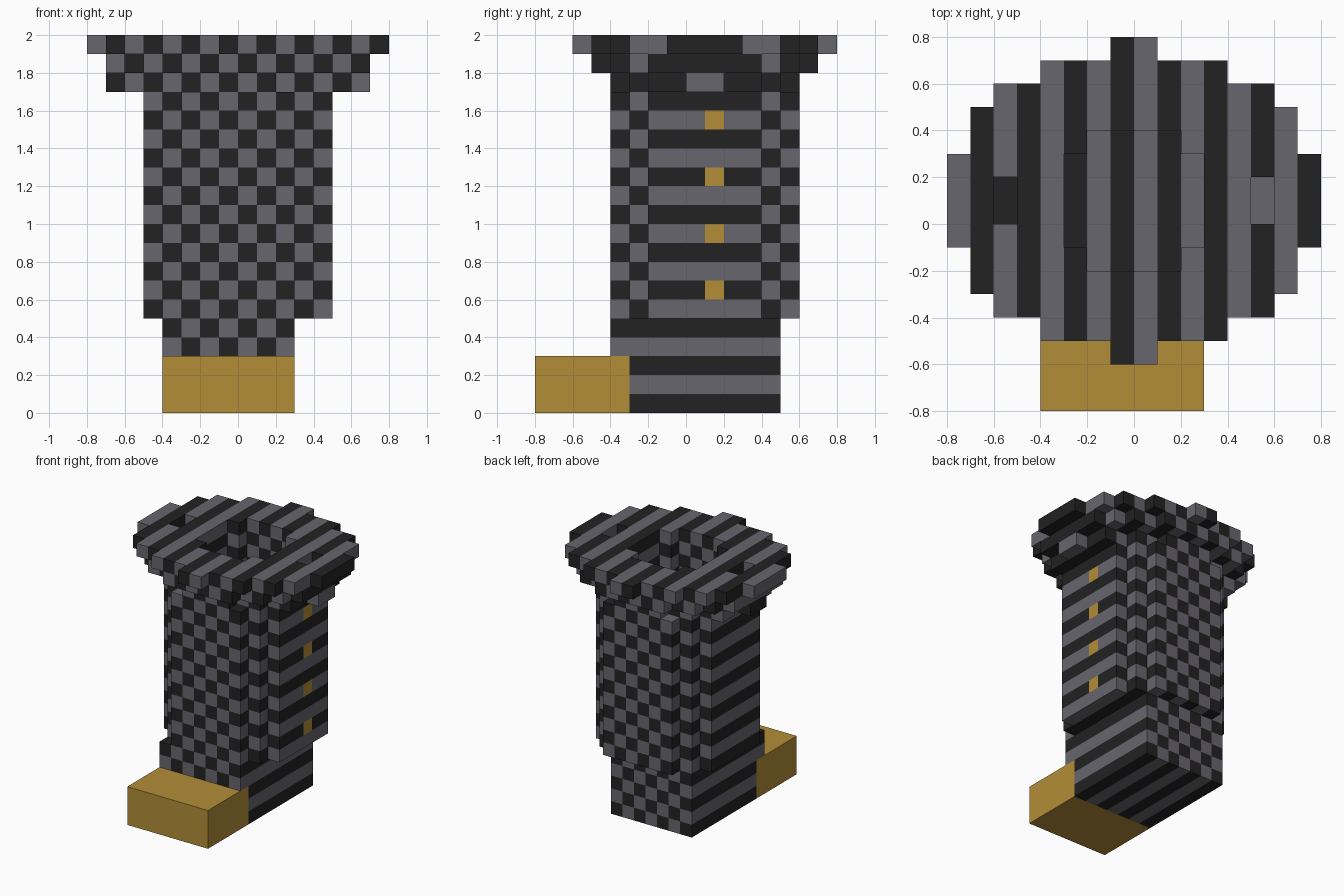
import bpy, bmesh
from mathutils import Vector

if "Cube" in bpy.data.objects:
    bpy.data.objects.remove(bpy.data.objects["Cube"])

S = 0.1  # block size


def material(name, col):
    m = bpy.data.materials.new(name)
    m.diffuse_color = (*col, 1)
    m.use_nodes = True
    m.node_tree.nodes["Principled BSDF"].inputs["Base Color"].default_value = m.diffuse_color
    return m


MATS = [material("dark stone", (0.016, 0.016, 0.016)),
        material("grey stone", (0.138, 0.133, 0.158)),
        material("gold", (0.45, 0.27, 0.04))]

parts = {}   # part name -> {cell: material index}
filled = set()


def put(part, i, j, k, mat=None):
    if (i, j, k) in filled:
        return
    filled.add((i, j, k))
    # stone alternates along x and z
    parts.setdefault(part, {})[(i, j, k)] = (i + k) % 2 if mat is None else mat


def disc(part, k, a, b, keep=lambda u, v: True):
    """One layer of blocks in an ellipse around (0, 0.1)."""
    for i in range(-8, 8):
        for j in range(-8, 9):
            u, v = abs(i + 0.5), abs(j - 0.5)
            if (u / a) ** 2 + (v / b) ** 2 <= 1 and keep(u, v):
                put(part, i, j, k)


def hollow(u, v):
    return u * u + v * v > 9


# gold entrance step
for i in range(-4, 3):
    for j in range(-8, -3):
        for k in range(3):
            put("front_step", i, j, k, 2)

# square base
for i in range(-4, 3):
    for j in range(-4, 5):
        for k in range(5):
            put("base", i, j, k)

# gold windows on the right side
for k in (6, 9, 12, 15):
    put("windows", 4, 1, k, 2)

# round shaft with a floor and a hollow core
for k in range(5, 17):
    disc("shaft", k, 5.3, 5.3, hollow if k > 5 else lambda u, v: True)

# flared rim, with a notch on each side of the top layer
disc("rim", 17, 6.57, 4.8, hollow)
disc("rim", 18, 7.42, 5.85, hollow)
disc("rim", 19, 7.95, 6.58,
     lambda u, v: hollow(u, v) and not (u == 5.5 and v == 0.5))

# build each part from the exposed block sides only
for name, cells in parts.items():
    bm = bmesh.new()
    for cell, mat in cells.items():
        c = (Vector(cell) + Vector((0.5, 0.5, 0.5))) * S
        for axis in range(3):
            for sign in (-1, 1):
                near = list(cell)
                near[axis] += sign
                if tuple(near) in filled:
                    continue
                n, p, q = Vector(), Vector(), Vector()
                n[axis] = sign * S / 2
                p[(axis + 1) % 3] = S / 2
                q[(axis + 2) % 3] = sign * S / 2
                f = bm.faces.new([bm.verts.new(c + n + d)
                                  for d in (-p - q, p - q, p + q, q - p)])
                f.material_index = mat
    bmesh.ops.remove_doubles(bm, verts=bm.verts, dist=0.001)
    me = bpy.data.meshes.new(name)
    bm.to_mesh(me)
    bm.free()
    for m in MATS:
        me.materials.append(m)
    bpy.context.collection.objects.link(bpy.data.objects.new(name, me))
